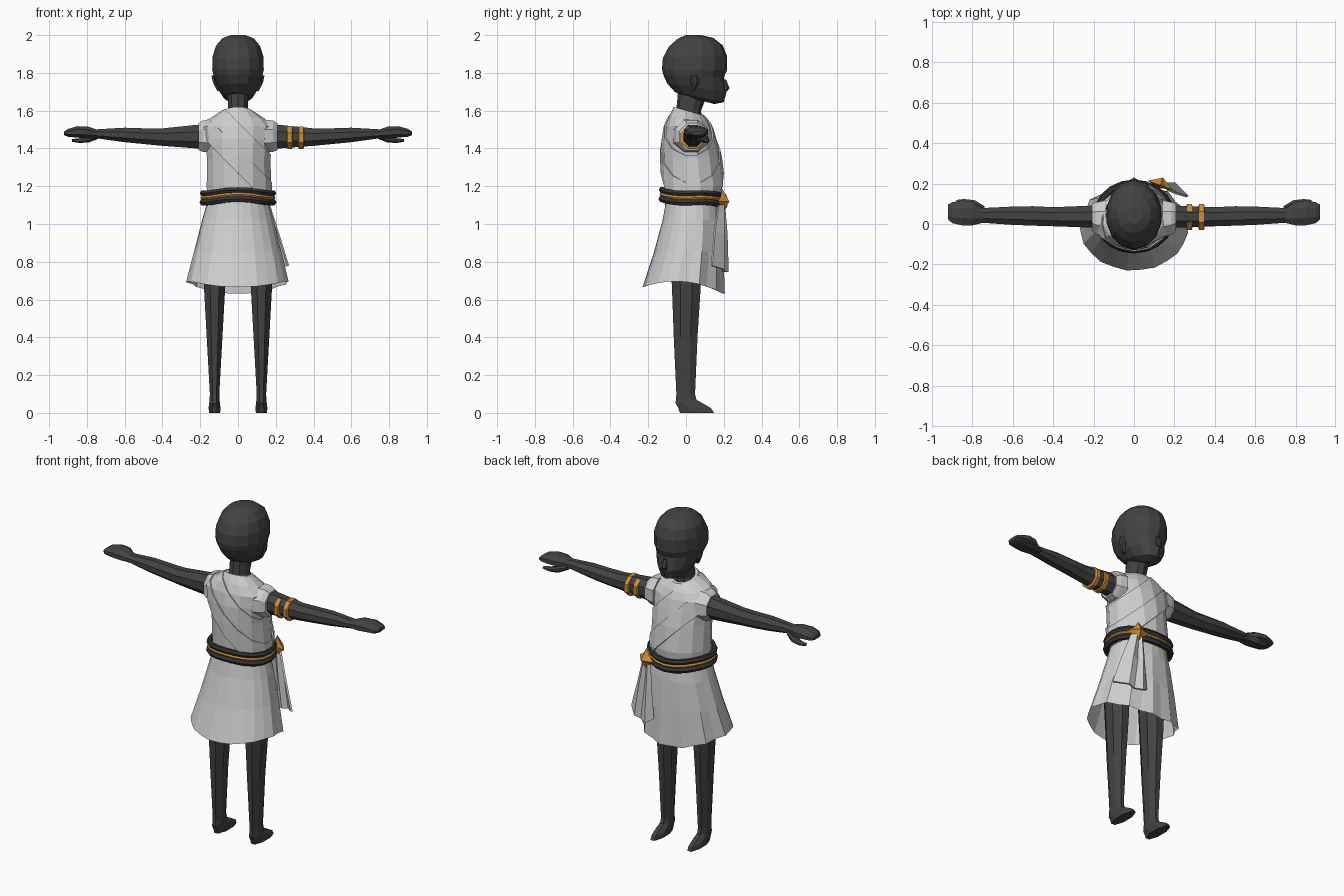
import bpy, bmesh
from math import sin, cos, pi
from mathutils import Vector

cube = bpy.data.objects.get("Cube")
if cube:
    bpy.data.objects.remove(cube)


def material(name, r, g, b):
    m = bpy.data.materials.new(name)
    m.use_nodes = True
    m.diffuse_color = (r, g, b, 1)
    m.node_tree.nodes["Principled BSDF"].inputs["Base Color"].default_value = (r, g, b, 1)
    return m


SKIN = material("dark skin", 0.055, 0.055, 0.055)
CLOTH = material("pale cloth", 0.62, 0.62, 0.62)
GOLD = material("gold", 0.6, 0.27, 0.035)
ROPE = material("dark rope", 0.035, 0.035, 0.04)


def finish(name, bm, mat):
    bmesh.ops.recalc_face_normals(bm, faces=bm.faces[:])
    mesh = bpy.data.meshes.new(name)
    bm.to_mesh(mesh)
    bm.free()
    mesh.materials.append(mat)
    ob = bpy.data.objects.new(name, mesh)
    bpy.context.collection.objects.link(ob)
    return ob


def loft(rings, closed=True, caps=True):
    """Skin a list of point rings into a bmesh."""
    bm = bmesh.new()
    rows = [[bm.verts.new(p) for p in ring] for ring in rings]
    n = len(rows[0])
    for a, b in zip(rows, rows[1:]):
        for i in range(n if closed else n - 1):
            j = (i + 1) % n
            bm.faces.new((a[i], a[j], b[j], b[i]))
    if caps:
        bm.faces.new(rows[0])
        bm.faces.new(rows[-1])
    return bm


def level(z_back, z_front, y_back, y_front, half, cx=0, n=14, grow=0):
    """Tilted oval ring around the vertical axis."""
    pts = []
    for i in range(n):
        a = 2 * pi * (i + 0.5) / n
        t = (1 + sin(a)) / 2
        pts.append(Vector((cx + (half + grow) * cos(a),
                           y_back - grow + (y_front - y_back + 2 * grow) * t,
                           z_back + (z_front - z_back) * t)))
    return pts


def across(x, z0, z1, y0, y1, n=8):
    """Oval ring around an arm."""
    return [Vector((x, (y0 + y1) / 2 + (y1 - y0) / 2 * cos(2 * pi * (i + 0.5) / n),
                    (z0 + z1) / 2 + (z1 - z0) / 2 * sin(2 * pi * (i + 0.5) / n)))
            for i in range(n)]


def solidify(ob, thickness):
    mod = ob.modifiers.new("thickness", "SOLIDIFY")
    mod.thickness = thickness
    mod.offset = -1


# Head with heavy brow and forward jaw
head = [(1.68, 1.635, -.02, .15, .05), (1.70, 1.645, -.06, .20, .078),
        (1.745, 1.70, -.10, .215, .11), (1.79, 1.775, -.12, .20, .132),
        (1.82, 1.815, -.127, .217, .14), (1.88, 1.89, -.122, .217, .138),
        (1.94, 1.945, -.09, .195, .12), (1.98, 1.985, -.045, .145, .085),
        (2.0, 2.0, .0, .08, .04)]
finish("head", loft([level(*r) for r in head]), SKIN)
neck = [(1.54, 1.54, -.075, .085, .08), (1.62, 1.6, -.05, .08, .056),
        (1.72, 1.68, -.04, .11, .058)]
finish("neck", loft([level(*r, n=10) for r in neck]), SKIN)

# Nose
nose = [(1.765, 1.765, .185, .212, .01), (1.715, 1.72, .19, .23, .02),
        (1.705, 1.705, .19, .22, .018)]
finish("nose", loft([level(*r, n=6) for r in nose]), SKIN)

# Tunic top
torso = [(1.10, 1.10, -.11, .18, .165), (1.2, 1.2, -.115, .193, .17),
         (1.35, 1.35, -.122, .175, .168), (1.45, 1.44, -.12, .155, .18),
         (1.52, 1.50, -.108, .138, .19), (1.57, 1.54, -.09, .12, .145),
         (1.62, 1.575, -.065, .095, .075)]
finish("tunic_top", loft([level(*r) for r in torso]), CLOTH)


# Diagonal wraps cut from a slightly larger tunic
def wrap(name, low, high, grow):
    bm = loft([level(*r, grow=grow) for r in torso], caps=False)
    d = Vector((1, 0, 1))
    for offset, sign in ((low, -1), (high, 1)):
        bmesh.ops.bisect_plane(bm, geom=bm.verts[:] + bm.edges[:] + bm.faces[:],
                               plane_co=(0, 0, offset), plane_no=d * sign, clear_outer=True)
    solidify(finish(name, bm, CLOTH), 0.012)


wrap("sash_lower_fold", 1.27, 1.40, 0.016)
wrap("sash_upper_fold", 1.38, 1.54, 0.009)


# Pleated skirt, deeper pleats in front, hem dipping front and back
def skirt_ring(z, y_back, y_front, half, pleat, dip):
    pts = level(z, z, y_back, y_front, half, n=24)
    mid = Vector((0, (y_back + y_front) / 2, 0))
    for i, p in enumerate(pts):
        s = sin(2 * pi * (i + 0.5) / 24)
        k = 1 + (pleat if i % 2 else -pleat) * (1 if s > 0 else 0.25)
        p.xy = mid.xy + (p.xy - mid.xy) * k
        p.z -= dip * (0.0475 * s * s + 0.0175 * s)
    return pts


skirt = [(1.13, -.105, .175, .16, 0, 0), (1.02, -.125, .187, .19, .01, 0),
         (.86, -.17, .195, .228, .025, .3), (.695, -.23, .2, .268, .035, 1)]
finish("skirt", loft([skirt_ring(*r) for r in skirt], caps=False), CLOTH)

# Hanging sash tail below the buckle
top = [(x, .195 + y, 1.10) for x, y in ((.1, 0), (.115, .012), (.13, 0), (.145, .01), (.17, -.02))]
mid = [(.09, .2, .95), (.115, .22, .95), (.14, .2, .94), (.175, .205, .95), (.215, .155, .96)]
low = [(.075, .2, .77), (.12, .226, .745), (.165, .2, .75), (.205, .205, .76), (.27, .14, .78)]
solidify(finish("sash_tail", loft([top, mid, low], closed=False, caps=False), CLOTH), 0.012)


# Rope belt with a gold cord between
def hoop(name, z, tube, grow, mat, n=20):
    rings = []
    for i in range(n + 1):
        a = 2 * pi * i / n
        out = Vector((cos(a), sin(a), 0))
        c = Vector(((.168 + grow) * cos(a), .037 + (.147 + grow) * sin(a),
                    z - .012 * sin(a) + .006 * sin(3 * a)))
        rings.append([c + out * tube * cos(b) + Vector((0, 0, tube * sin(b)))
                      for b in (2 * pi * k / 6 for k in range(6))])
    bm = loft(rings, caps=False)
    bmesh.ops.remove_doubles(bm, verts=bm.verts[:], dist=1e-5)
    finish(name, bm, mat)


hoop("belt_rope_upper", 1.163, .016, .018, ROPE)
hoop("belt_cord", 1.139, .014, .016, GOLD)
hoop("belt_rope_lower", 1.115, .018, .018, ROPE)

# Four-pointed buckle with a raised centre
bm = bmesh.new()
tip, back = bm.verts.new((0, .04, 0)), bm.verts.new((0, -.015, 0))
rim = [bm.verts.new((r * cos(i * pi / 4), 0, r * sin(i * pi / 4)))
       for i, r in enumerate((.066, .038) * 4)]
for i in range(8):
    for end in (tip, back):
        bm.faces.new((end, rim[i], rim[(i + 1) % 8]))
buckle = finish("buckle", bm, GOLD)
buckle.location = (.13, .192, 1.12)
buckle.rotation_euler.z = -0.35

# Limbs and sleeves on both sides
arm = [(.12, 1.39, 1.535, -.03, .1), (.22, 1.395, 1.53, -.022, .095),
       (.4, 1.41, 1.51, -.015, .087), (.5, 1.42, 1.51, -.012, .092),
       (.6, 1.43, 1.513, -.008, .09), (.75, 1.452, 1.503, .003, .082),
       (.8, 1.45, 1.52, -.012, .115), (.85, 1.455, 1.52, -.012, .122),
       (.9, 1.46, 1.505, .0, .112), (.92, 1.47, 1.49, .02, .1)]
thumb = [(.74, 1.45, 1.48, .05, .09), (.79, 1.43, 1.47, .07, .12),
         (.84, 1.428, 1.455, .085, .125), (.88, 1.435, 1.45, .095, .12)]
sleeve = [(.14, 1.37, 1.56, -.075, .125), (.185, 1.375, 1.555, -.06, .115),
          (.208, 1.385, 1.54, -.04, .105)]
leg = [(.85, .85, -.09, .09, .068), (.65, .65, -.08, .083, .06),
       (.4, .4, -.07, .066, .045), (.1, .1, -.055, .052, .027),
       (.05, .07, -.06, .06, .029), (.03, .025, -.05, .14, .034),
       (0, 0, -.04, .155, .032)]
for side, s in (("left", 1), ("right", -1)):
    for part, rows, mat in (("arm", arm, SKIN), ("thumb", thumb, SKIN), ("sleeve", sleeve, CLOTH)):
        finish(f"{side}_{part}", loft([across(s * r[0], *r[1:]) for r in rows]), mat)
    finish(f"{side}_leg", loft([level(*r, cx=s * .124, n=8) for r in leg]), SKIN)
    ear = loft([level(z, z, .025, .025 + d, .012, cx=s * x, n=6)
                for z, d, x in ((1.705, .02, .1), (1.75, .045, .122), (1.785, .035, .13))])
    finish(f"{side}_ear", ear, SKIN)

# Two gold armbands on the left arm
for name, x in (("inner_armband", .258), ("outer_armband", .318)):
    band = [across(x + dx, 1.405 - g, 1.508 + g, -.022 - g, .092 + g)
            for dx, g in ((0, 0), (.004, .012), (.028, .012), (.032, 0))]
    finish(name, loft(band), GOLD)
